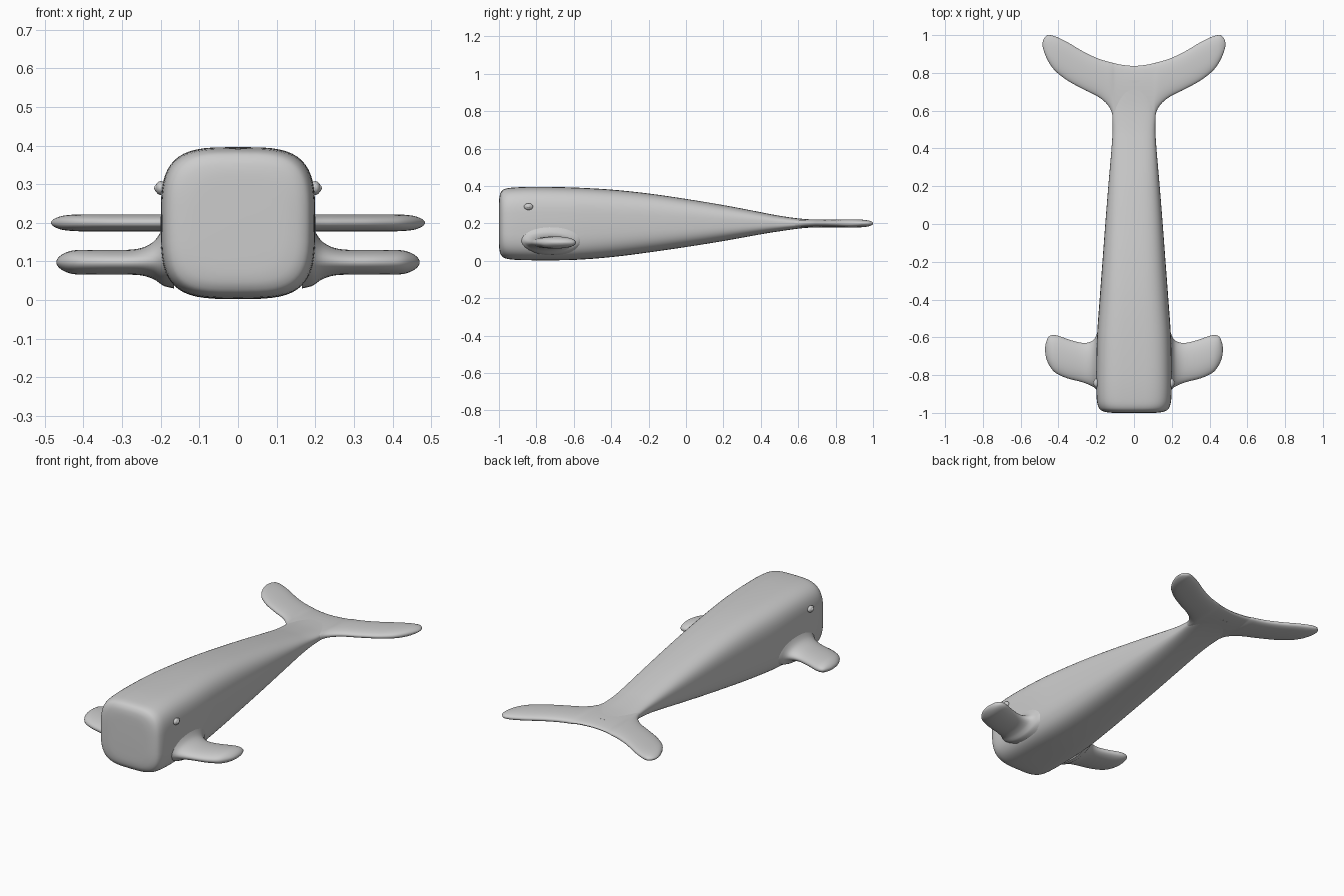
import bpy, bmesh, math

if "Cube" in bpy.data.objects:
    bpy.data.objects.remove(bpy.data.objects["Cube"])

skin = bpy.data.materials.new("grey skin")
skin.diffuse_color = (0.6, 0.6, 0.6, 1)
skin.use_nodes = True
skin.node_tree.nodes["Principled BSDF"].inputs["Base Color"].default_value = skin.diffuse_color


def smooth_stations(st, n):
    """Catmull-Rom interpolation between stations, n steps per span."""
    out = []
    for i in range(len(st) - 1):
        a, b = st[max(i - 1, 0)], st[i]
        c, d = st[i + 1], st[min(i + 2, len(st) - 1)]
        for k in range(n):
            t = k / n
            out.append([0.5 * (2 * q + (r - p) * t + (2 * p - 5 * q + 4 * r - s) * t * t
                               + (3 * q - p - 3 * r + s) * t ** 3)
                        for p, q, r, s in zip(a, b, c, d)])
    return out + [list(st[-1])]


def loft(name, stations, axis, steps=3, sides=40):
    """Station: position, low, high (across), z low, z high, squareness."""
    bm = bmesh.new()
    rings = []
    for pos, lo, hi, z0, z1, e in smooth_stations(stations, steps):
        ring = []
        for k in range(sides):
            a = 2 * math.pi * k / sides
            c, s = math.cos(a), math.sin(a)
            u = (lo + hi) / 2 + (hi - lo) / 2 * math.copysign(abs(c) ** (2 / e), c)
            z = (z0 + z1) / 2 + (z1 - z0) / 2 * math.copysign(abs(s) ** (2 / e), s)
            ring.append(bm.verts.new((u, pos, z) if axis == "y" else (pos, u, z)))
        rings.append(ring)
    for r, q in zip(rings, rings[1:]):
        for k in range(sides):
            j = (k + 1) % sides
            bm.faces.new((r[k], r[j], q[j], q[k]))
    bm.faces.new(rings[0])
    bm.faces.new(rings[-1])
    bmesh.ops.recalc_face_normals(bm, faces=bm.faces)
    me = bpy.data.meshes.new(name)
    bm.to_mesh(me)
    bm.free()
    ob = bpy.data.objects.new(name, me)
    bpy.context.collection.objects.link(ob)
    return finish(ob)


def finish(ob):
    ob.data.materials.append(skin)
    bpy.ops.object.select_all(action="DESELECT")
    ob.select_set(True)
    bpy.context.view_layer.objects.active = ob
    bpy.ops.object.shade_smooth_by_angle(angle=math.radians(50))
    return ob


def mirror_x(ob):
    ob.modifiers.new("mirror", "MIRROR").use_axis[0] = True


# Body: blunt square head tapering to a thin tail stock
body = [(-1.0, .10, .10, .30, 3), (-.998, .135, .062, .338, 3.2), (-.99, .168, .034, .366, 3.4),
        (-.97, .188, .015, .384, 3.5), (-.92, .198, .006, .392, 3.6), (-.8, .2, .003, .396, 3.6),
        (-.6, .196, .005, .392, 3.5), (-.4, .182, .02, .381, 3.3), (-.2, .167, .045, .36, 3.2),
        (0, .152, .074, .331, 3.1), (.2, .136, .106, .298, 3), (.4, .119, .142, .26, 3),
        (.5, .113, .158, .241, 3), (.6, .115, .172, .227, 3), (.68, .11, .179, .221, 3),
        (.76, .10, .182, .218, 3)]
loft("body", [(y, -w, w, a, b, e) for y, w, a, b, e in body], "y", 4, 56)

# Tail fluke: position, leading edge, trailing edge, half thickness
half = [(0, .50, .837, .02), (.06, .50, .842, .02), (.1, .51, .85, .02), (.115, .58, .854, .021),
        (.13, .618, .858, .022), (.16, .652, .866, .022), (.2, .68, .88, .022), (.25, .704, .903, .022),
        (.3, .73, .931, .022), (.35, .758, .961, .022), (.4, .795, .986, .022), (.43, .825, .997, .021),
        (.455, .863, 1.0, .018), (.472, .9, .988, .012), (.48, .925, .975, .007), (.484, .94, .96, .002)]
fluke = [(-x, a, b, t) for x, a, b, t in half[:0:-1]] + half
loft("tail_fluke", [(x, a, b, .2 - t, .2 + t, 2.3) for x, a, b, t in fluke], "x", 3, 32)

# Flippers: flared root, rounded swept tip
flipper = [(.165, -.90, -.53, .03, .225, 2), (.19, -.885, -.565, .036, .198, 2),
           (.203, -.872, -.598, .044, .172, 2), (.22, -.86, -.618, .055, .15, 2),
           (.25, -.846, -.629, .064, .135, 2.1), (.29, -.833, -.627, .066, .13, 2.1),
           (.35, -.818, -.61, .066, .13, 2.1), (.4, -.797, -.592, .066, .13, 2.1),
           (.43, -.775, -.588, .068, .128, 2.1), (.452, -.742, -.597, .076, .12, 2.1),
           (.465, -.71, -.625, .086, .11, 2), (.47, -.68, -.65, .095, .101, 2)]
mirror_x(loft("flippers", flipper, "x", 3, 32))

# Eyes: small ovals with a raised pupil
for name, x, size in (("eyes", .2, (.014, .024, .018)), ("pupils", .208, (.009, .013, .010))):
    bpy.ops.mesh.primitive_uv_sphere_add(segments=16, ring_count=10, radius=1)
    ob = bpy.context.object
    ob.name = name
    for v in ob.data.vertices:
        v.co = (x + v.co.x * size[0], -.842 + v.co.y * size[1], .29 + v.co.z * size[2])
    mirror_x(finish(ob))
